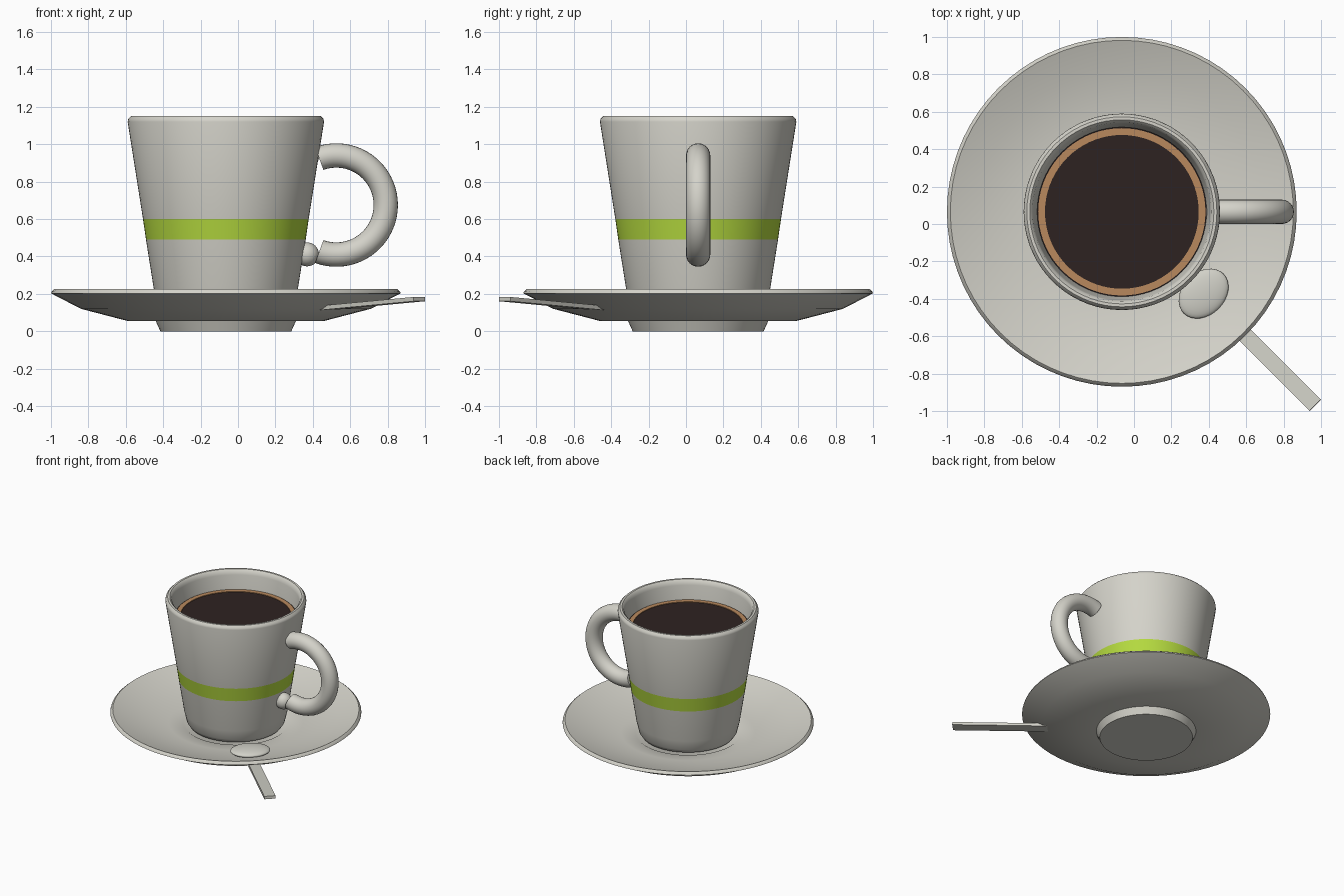
import bpy, bmesh, math
from mathutils import Matrix, Vector

if "Cube" in bpy.data.objects:
    bpy.data.objects.remove(bpy.data.objects["Cube"])

CX, CY = -0.065, 0.065   # common axis of cup and saucer


def material(name, rgb):
    m = bpy.data.materials.new(name)
    m.diffuse_color = (*rgb, 1)
    m.use_nodes = True
    m.node_tree.nodes["Principled BSDF"].inputs["Base Color"].default_value = m.diffuse_color
    return m


CERAMIC = material("warm_white_ceramic", (0.66, 0.65, 0.59))
GREEN = material("lime_green", (0.46, 0.70, 0.05))
COFFEE = material("dark_coffee", (0.027, 0.016, 0.015))
CREMA = material("tan_crema", (0.48, 0.25, 0.11))
STEEL = material("pale_metal", (0.64, 0.635, 0.575))


def finish(bm, name, mats, angle=35):
    bmesh.ops.remove_doubles(bm, verts=bm.verts, dist=1e-5)
    bmesh.ops.recalc_face_normals(bm, faces=bm.faces)
    me = bpy.data.meshes.new(name)
    bm.to_mesh(me)
    bm.free()
    ob = bpy.data.objects.new(name, me)
    bpy.context.collection.objects.link(ob)
    for m in mats:
        me.materials.append(m)
    bpy.ops.object.select_all(action='DESELECT')
    ob.select_set(True)
    bpy.context.view_layer.objects.active = ob
    bpy.ops.object.shade_smooth_by_angle(angle=math.radians(angle))
    return ob


def lathe(name, profile, mats, closed=False, rule=None, n=72):
    """Turn a (radius, z) profile around the cup axis."""
    bm = bmesh.new()
    rings = []
    for r, z in profile:
        if r == 0:
            rings.append([bm.verts.new((CX, CY, z))] * n)
        else:
            rings.append([bm.verts.new((CX + r * math.cos(2 * math.pi * i / n),
                                        CY + r * math.sin(2 * math.pi * i / n), z))
                          for i in range(n)])
    pairs = list(zip(rings, rings[1:])) + ([(rings[-1], rings[0])] if closed else [])
    for a, b in pairs:
        for i in range(n):
            j = (i + 1) % n
            corners = list(dict.fromkeys((a[i], a[j], b[j], b[i])))
            f = bm.faces.new(corners)
            if rule:
                f.material_index = rule(f.calc_center_median())
    return finish(bm, name, mats)


def ellipsoid(name, loc, radii, mat, turn=0):
    bm = bmesh.new()
    bmesh.ops.create_uvsphere(
        bm, u_segments=32, v_segments=16, radius=1,
        matrix=Matrix.Translation(loc) @ Matrix.Rotation(turn, 4, 'Z')
        @ Matrix.Diagonal((*radii, 1)))
    return finish(bm, name, [mat], 60)


# Saucer with foot, sloping underside and shallow dish
lathe("saucer", [(0, 0), (0.35, 0), (0.375, 0.055), (0.525, 0.055), (0.775, 0.12),
                 (0.935, 0.203), (0.932, 0.212), (0.917, 0.225), (0.90, 0.219),
                 (0.76, 0.172), (0.62, 0.141), (0.50, 0.122), (0.39, 0.115),
                 (0.375, 0.105), (0, 0.105)], [CERAMIC])

# Cup: outer wall with band, rounded lip, inner wall and floor
lathe("cup", [(0, 0.105), (0.32, 0.105), (0.348, 0.117), (0.366, 0.145), (0.385, 0.225),
              (0.427, 0.49), (0.443, 0.60), (0.525, 1.12), (0.522, 1.135), (0.508, 1.15),
              (0.492, 1.15), (0.478, 1.137), (0.472, 1.11), (0.456, 1.0),
              (0.34, 0.22), (0.30, 0.18), (0, 0.18)], [CERAMIC, GREEN],
      rule=lambda c: int(0.49 < c.z < 0.60 and math.hypot(c.x - CX, c.y - CY) > 0.42))

# Coffee and the crema ring floating at its edge
lathe("coffee", [(0, 0.95), (0.446, 0.95), (0.453, 0.997), (0, 0.997)], [COFFEE])
lathe("crema_ring", [(0.411, 0.994), (0.447, 0.994), (0.447, 1.002), (0.411, 1.002)],
      [CREMA], closed=True)

# Cup handle: an open ring of round section
bm = bmesh.new()
hub = Vector((0.525, CY, 0.675))
start = math.radians(-110)
radial = Vector((math.cos(start), 0, math.sin(start)))
section = [bm.verts.new(hub + radial * (0.265 + 0.065 * math.cos(t))
                        + Vector((0, 0.065 * math.sin(t), 0)))
           for t in (2 * math.pi * k / 24 for k in range(24))]
cap = bm.faces.new(section)
out = bmesh.ops.spin(bm, geom=list(cap.edges), cent=hub, axis=(0, -1, 0),
                     angle=math.radians(220), steps=40)
bmesh.ops.contextual_create(
    bm, geom=[g for g in out["geom_last"] if isinstance(g, bmesh.types.BMEdge)])
finish(bm, "cup_handle", [CERAMIC])

# Round joints between handle and cup wall
for label, z in (("lower", 0.411), ("upper", 0.934)):
    ellipsoid(label + "_handle_joint", (0.369, CY, z), (0.064, 0.064, 0.064), CERAMIC)

# Spoon: oval bowl lying in the saucer, flat handle running out under the rim
ellipsoid("spoon_bowl", (0.372, -0.372, 0.172), (0.15, 0.114, 0.03), STEEL, math.radians(45))
bm = bmesh.new()
p0, p1 = Vector((0.43, -0.43, 0.121)), Vector((0.969, -0.969, 0.172))
length = (p1 - p0).length
tilt = math.asin((p1.z - p0.z) / length)
bmesh.ops.create_cube(
    bm, size=1, matrix=Matrix.Translation((p0 + p1) / 2)
    @ Matrix.Rotation(math.radians(-45), 4, 'Z') @ Matrix.Rotation(-tilt, 4, 'Y')
    @ Matrix.Diagonal((length, 0.085, 0.023, 1)))
finish(bm, "spoon_handle", [STEEL])
